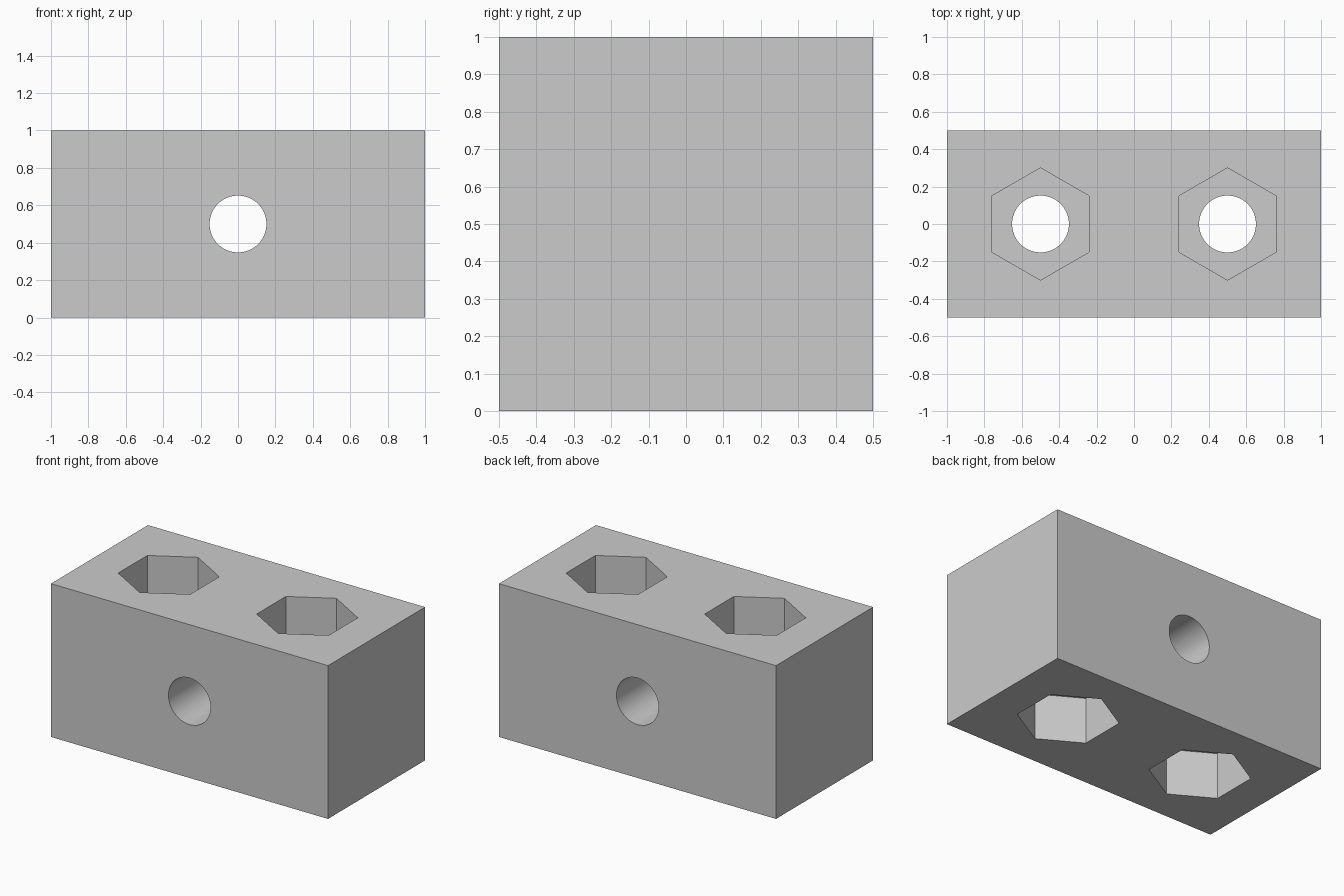
import bpy
from math import pi

if "Cube" in bpy.data.objects:
    bpy.data.objects.remove(bpy.data.objects["Cube"])

HOLE_R, HEX_R, POCKET = 0.152, 0.30, 0.30


def prism(name, sides, radius, depth, loc, rot):
    bpy.ops.mesh.primitive_cylinder_add(vertices=sides, radius=radius, depth=depth,
                                        location=loc, rotation=rot)
    ob = bpy.context.object
    ob.name = name
    ob.hide_render = True
    return ob


# Solid block
bpy.ops.mesh.primitive_cube_add(size=1, location=(0, 0, 0.5))
block = bpy.context.object
block.name = "connector_block"
block.scale = (2, 1, 1)
bpy.ops.object.transform_apply(location=True, rotation=False, scale=True)

# Cross hole, then bolt holes with a nut pocket at both ends
cutters = [prism("cross_hole", 64, HOLE_R, 1.4, (0, 0, 0.5), (pi / 2, 0, 0))]
for x in (-0.5, 0.5):
    cutters.append(prism("bolt_hole", 64, HOLE_R, 1.4, (x, 0, 0.5), (0, 0, 0)))
    for z in (0, 1):
        # Hexagon corners point along y
        cutters.append(prism("nut_pocket", 6, HEX_R, 2 * POCKET, (x, 0, z), (0, 0, 0)))

# Cut and clean up
bpy.context.view_layer.objects.active = block
for c in cutters:
    mod = block.modifiers.new("cut", 'BOOLEAN')
    mod.operation = 'DIFFERENCE'
    mod.solver = 'EXACT'
    mod.object = c
    bpy.ops.object.modifier_apply(modifier=mod.name)
    bpy.data.objects.remove(c)

# Smooth holes, sharp corners
block.select_set(True)
bpy.ops.object.shade_smooth_by_angle(angle=pi / 6)
